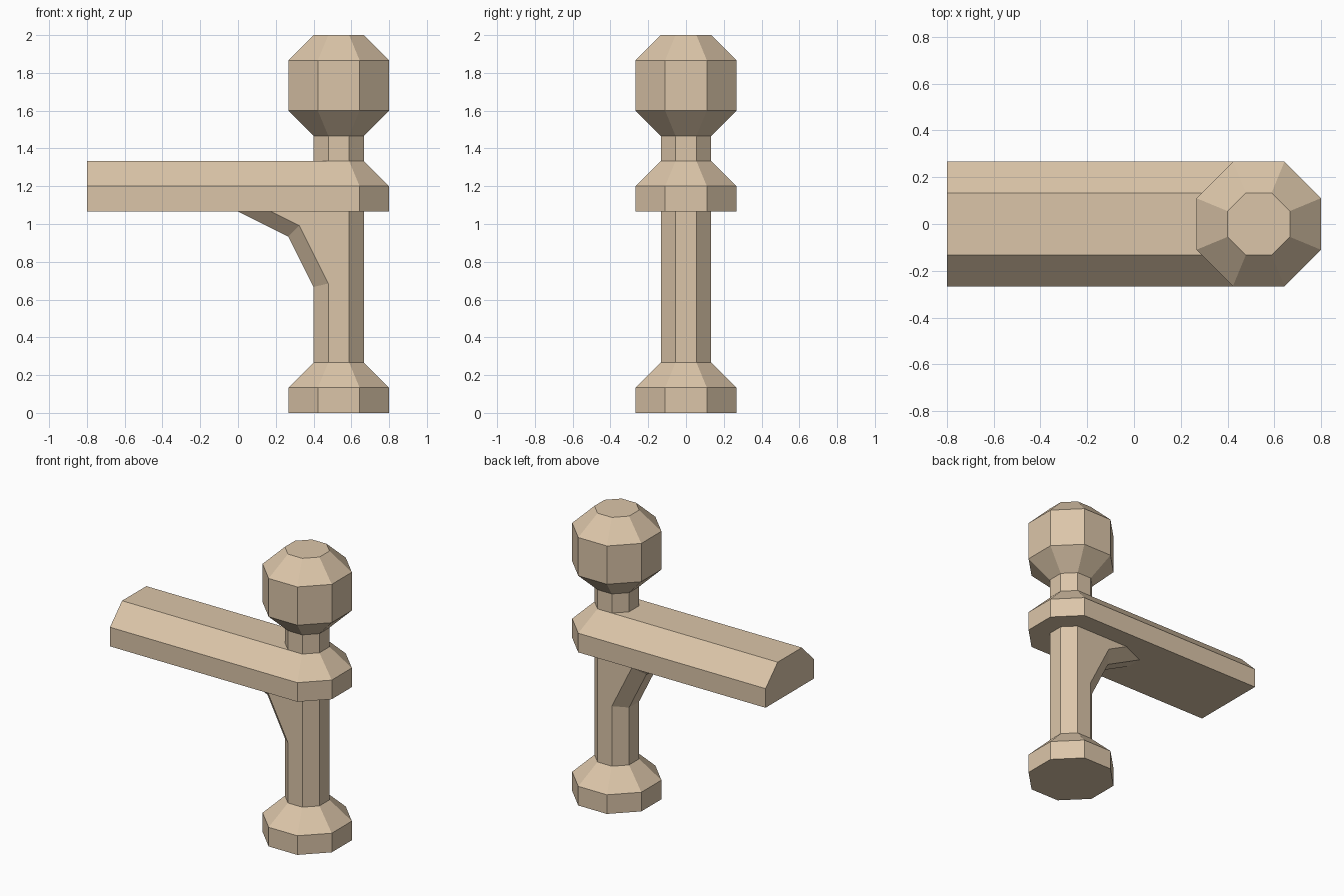
import bpy, bmesh, math

if "Cube" in bpy.data.objects:
    bpy.data.objects.remove(bpy.data.objects["Cube"])

U = 2 / 15              # base module: all sizes are multiples of it
CX = 4 * U              # x of the post axis
HALF = math.tan(math.pi / 8)

wood = bpy.data.materials.new("tan wood")
wood.diffuse_color = (0.71, 0.56, 0.395, 1)
wood.use_nodes = True
wood.node_tree.nodes["Principled BSDF"].inputs["Base Color"].default_value = wood.diffuse_color


def finish(name, bm):
    bmesh.ops.recalc_face_normals(bm, faces=bm.faces)
    mesh = bpy.data.meshes.new(name)
    bm.to_mesh(mesh)
    bm.free()
    mesh.materials.append(wood)
    obj = bpy.data.objects.new(name, mesh)
    bpy.context.collection.objects.link(obj)
    return obj


def loft(name, rings):
    """Closed solid skinned through equal-length rings of points."""
    bm = bmesh.new()
    rows = [[bm.verts.new(p) for p in ring] for ring in rings]
    n = len(rows[0])
    for a, b in zip(rows, rows[1:]):
        for i in range(n):
            j = (i + 1) % n
            bm.faces.new((a[i], a[j], b[j], b[i]))
    bm.faces.new(rows[0])
    bm.faces.new(rows[-1])
    return finish(name, bm)


def octagon(apothem, z):
    r = apothem / math.cos(math.pi / 8)
    angles = [math.pi / 8 + i * math.pi / 4 for i in range(8)]
    return [(CX + r * math.cos(a), r * math.sin(a), z) for a in angles]


def turned(name, profile):
    return loft(name, [octagon(r * U, z * U) for r, z in profile])


# Octagonal post parts: (apothem, height) in modules
turned("base", [(2, 0), (2, 1), (1, 2)])
turned("shaft", [(1, 2), (1, 11)])
turned("collar", [(2, 8), (2, 9), (1, 10)])
turned("knob", [(1, 11), (2, 12), (2, 14), (1, 15)])

# Horizontal arm with chamfered top; its inner end follows the collar's facets
section = [(-2, 8), (-2, 9), (-1, 10), (1, 10), (2, 9), (2, 8)]
arm_end = [(CX - abs(y) * U * HALF, y * U, z * U) for y, z in section]
loft("arm", [[(-6 * U, y * U, z * U) for y, z in section], arm_end])

# Angled brace: narrow outer face, chamfers, then flat sides flush with the shaft
depth = U * (1 - HALF)                  # chamfer depth of the shaft octagon
a = depth * math.sqrt(5) / 3            # mitred offset at the bend
bx, bz = 2 * U + a, 7 * U + a           # inner bend point
ix = CX - U * HALF                      # inner edge on the shaft
outer = [(0, 8 * U), (2 * U, 7 * U), (3 * U, 5 * U)]
inner = [(bx - 2 * (8 * U - bz), 8 * U), (bx, bz), (ix, bz - 2 * (ix - bx))]
bm = bmesh.new()
rows = []
for (ox, oz), (nx, nz) in zip(outer, inner):
    rows.append([bm.verts.new(p) for p in (
        (nx, -U, nz), (ox, -U * HALF, oz), (ox, U * HALF, oz), (nx, U, nz))])
back = [bm.verts.new((ix, y, 8 * U)) for y in (-U, U)]
for p, q in zip(rows, rows[1:]):
    for i in range(3):
        bm.faces.new((p[i], p[i + 1], q[i + 1], q[i]))
for i, corner in ((0, back[0]), (3, back[1])):
    bm.faces.new([r[i] for r in rows] + [corner])
bm.faces.new(rows[0] + [back[1], back[0]])
bm.faces.new(rows[-1])
bm.faces.new((rows[-1][0], rows[-1][3], back[1], back[0]))
finish("brace", bm)
